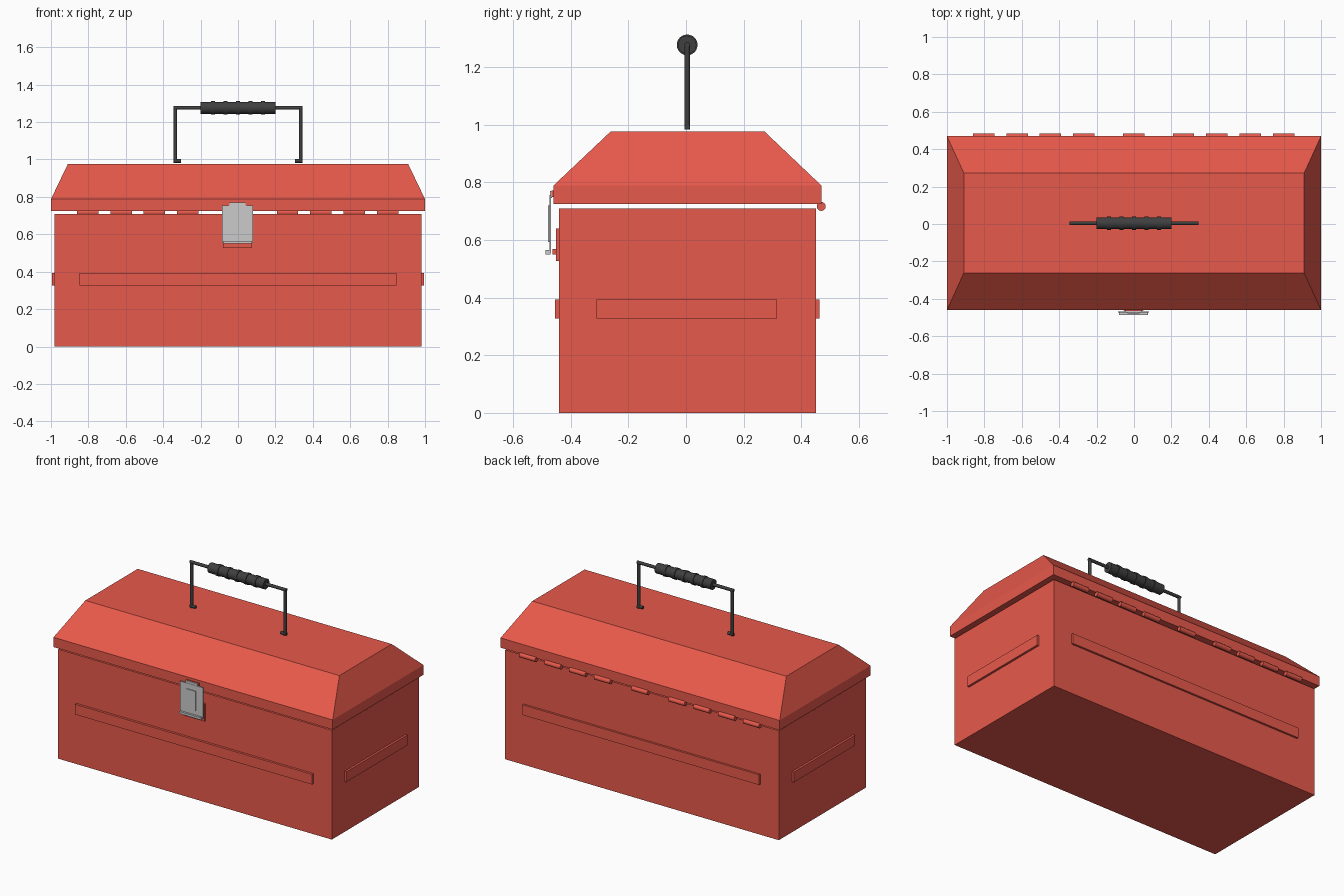
import bpy, bmesh
from math import pi
from mathutils import Matrix, Vector

if "Cube" in bpy.data.objects:
    bpy.data.objects.remove(bpy.data.objects["Cube"])


def material(name, rgb):
    m = bpy.data.materials.new(name)
    m.diffuse_color = (*rgb, 1)
    m.use_nodes = True
    m.node_tree.nodes["Principled BSDF"].inputs["Base Color"].default_value = m.diffuse_color
    return m


RED = material("red_paint", (0.8, 0.1, 0.07))
DARK = material("dark_rubber", (0.05, 0.05, 0.05))


def finish(name, bm, mat=None):
    bmesh.ops.recalc_face_normals(bm, faces=bm.faces)
    me = bpy.data.meshes.new(name)
    bm.to_mesh(me)
    bm.free()
    ob = bpy.data.objects.new(name, me)
    bpy.context.collection.objects.link(ob)
    if mat:
        me.materials.append(mat)
    return ob


def box(name, x, y, z, mat=None):
    """Box from (min, max) pairs."""
    bm = bmesh.new()
    bmesh.ops.create_cube(bm, size=1)
    for v in bm.verts:
        v.co = [sum(r) / 2 + c * (r[1] - r[0]) for r, c in zip((x, y, z), v.co)]
    return finish(name, bm, mat)


def rod(name, a, b, r, mat, sides=12):
    """Smooth-sided cylinder between two points."""
    a, b = Vector(a), Vector(b)
    bm = bmesh.new()
    rot = (b - a).to_track_quat('Z', 'Y').to_matrix().to_4x4()
    bmesh.ops.create_cone(bm, cap_ends=True, segments=sides, radius1=r, radius2=r,
                          depth=(b - a).length,
                          matrix=Matrix.Translation((a + b) / 2) @ rot)
    for f in bm.faces:
        f.smooth = len(f.verts) == 4
    for e in bm.edges:
        e.smooth = all(f.smooth for f in e.link_faces)
    return finish(name, bm, mat)


# Body
box("body", (-0.98, 0.98), (-0.44, 0.45), (0, 0.708), RED)

# Lid: straight rim, then slopes to a flat top
bm = bmesh.new()
rings = []
for x, y0, y1, z in ((1, -0.46, 0.47, 0.725), (1, -0.46, 0.47, 0.788),
                     (0.91, -0.262, 0.273, 0.975)):
    rings.append([bm.verts.new(p) for p in
                  ((-x, y0, z), (x, y0, z), (x, y1, z), (-x, y1, z))])
for low, high in zip(rings, rings[1:]):
    for i in range(4):
        j = (i + 1) % 4
        bm.faces.new((low[i], low[j], high[j], high[i]))
bm.faces.new(rings[0])
bm.faces.new(rings[-1])
finish("lid", bm, RED)

# Raised strips on all four walls
STRIP_Z = (0.327, 0.393)
box("front_strip", (-0.848, 0.848), (-0.455, -0.43), STRIP_Z, RED)
box("back_strip", (-0.848, 0.848), (0.44, 0.463), STRIP_Z, RED)
for side, s in (("left", -1), ("right", 1)):
    box(side + "_strip", sorted((s * 0.97, s * 0.994)), (-0.31, 0.316), STRIP_Z, RED)

# Hinge knuckles along the back
for i, x in enumerate((-0.803, -0.625, -0.447, -0.269, -0.002, 0.265, 0.443, 0.621, 0.8)):
    rod(f"hinge_knuckle_{i + 1}", (x - 0.057, 0.469, 0.716), (x + 0.057, 0.469, 0.716),
        0.0155, RED, 16)

# Latch
box("latch_base", (-0.08, 0.075), (-0.451, -0.43), (0.527, 0.64), RED)
box("latch_catch", (-0.055, 0.05), (-0.463, -0.45), (0.55, 0.568), RED)
box("latch_lid_mount", (-0.05, 0.045), (-0.466, -0.455), (0.748, 0.771), RED)
box("latch_tab", (-0.045, 0.04), (-0.472, -0.464), (0.745, 0.769))
box("latch_plate", (-0.085, 0.08), (-0.474, -0.468), (0.555, 0.755))
box("latch_panel", (-0.035, 0.03), (-0.479, -0.472), (0.593, 0.72))
box("latch_lip", (-0.08, 0.075), (-0.487, -0.47), (0.55, 0.565))

# Wire handle with ribbed grip
Y, TOP, W, R = 0.004, 1.276, 0.335, 0.01
rod("handle_bar", (-W - R, Y, TOP), (W + R, Y, TOP), R, DARK)
for side, s in (("left", -1), ("right", 1)):
    rod(side + "_handle_wire", (s * W, Y, 0.983), (s * W, Y, TOP), R, DARK)
    rod(side + "_handle_foot", (s * (W + R), Y, 0.992), (s * 0.305, Y, 0.992), R, DARK)
rod("grip", (-0.2, Y, TOP), (0.2, Y, TOP), 0.032, DARK, 24)
for i in range(5):
    x = (i - 2) * 0.067
    rod(f"grip_rib_{i + 1}", (x - 0.01, Y, TOP), (x + 0.01, Y, TOP), 0.036, DARK, 24)
